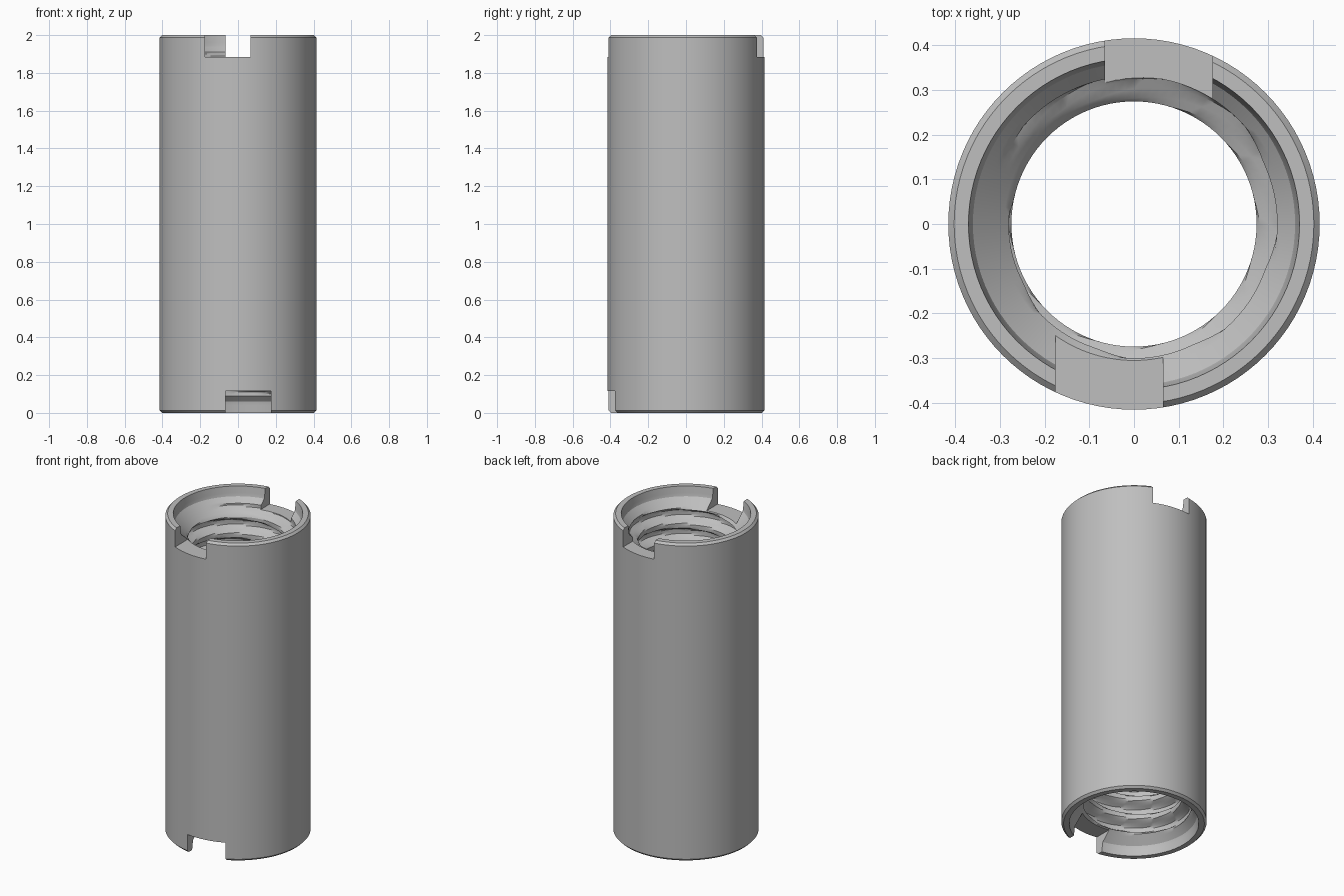
import bpy, bmesh, math

HEIGHT, PITCH, SIDES, ROWS = 2.0, 0.12, 96, 200
OUTER, CHAMFER = 0.415, 0.013

if "Cube" in bpy.data.objects:
    bpy.data.objects.remove(bpy.data.objects["Cube"])

steel = bpy.data.materials.new("grey_steel")
steel.use_nodes = True
colour = (0.52, 0.52, 0.52, 1)
steel.diffuse_color = colour
steel.node_tree.nodes["Principled BSDF"].inputs["Base Color"].default_value = colour


def make_object(name, bm):
    bmesh.ops.recalc_face_normals(bm, faces=bm.faces)
    mesh = bpy.data.meshes.new(name)
    bm.to_mesh(mesh)
    bm.free()
    mesh.materials.append(steel)
    obj = bpy.data.objects.new(name, mesh)
    bpy.context.collection.objects.link(obj)
    return obj


def bore_radius(angle, z):
    """Rounded helical thread, opened out by a countersunk mouth at each end."""
    wave = math.cos(math.tau * (z - HEIGHT / 2) / PITCH - angle)
    thread = 0.302 - 0.028 * max(-1, min(1, 1.5 * wave))
    depth = min(z, HEIGHT - z)
    mouth = min(0.37 - 0.15 * depth, 0.42 - depth)
    return max(thread, mouth)


# Threaded sleeve: a closed wall section swept round the axis
bm = bmesh.new()
sections = []
for i in range(SIDES):
    a = math.tau * i / SIDES
    wall = [(OUTER - CHAMFER, 0), (OUTER, CHAMFER),
            (OUTER, HEIGHT - CHAMFER), (OUTER - CHAMFER, HEIGHT)]
    for k in range(ROWS, -1, -1):
        z = HEIGHT * k / ROWS
        wall.append((bore_radius(a, z), z))
    sections.append([bm.verts.new((-r * math.sin(a), r * math.cos(a), z)) for r, z in wall])
for i, near in enumerate(sections):
    far = sections[(i + 1) % SIDES]
    for k in range(len(near)):
        n = (k + 1) % len(near)
        bm.faces.new((near[k], far[k], far[n], near[n]))
sleeve = make_object("threaded_sleeve", bm)

# Drive notches: two offset slots at each end, turned half a circle apart
bm = bmesh.new()
for end in (1, -1):
    for side in (1, -1):
        slot = bmesh.ops.create_cube(bm, size=1)["verts"]
        for v in slot:
            x = -0.055 + 0.24 * v.co.x
            y = -0.35 + 0.5 * v.co.y
            z = 0.985 + 0.2 * v.co.z
            v.co = (x * side * end, y * side, HEIGHT / 2 + z * end)
cutter = make_object("notch_cutter", bm)
cutter.hide_render = True

notches = sleeve.modifiers.new("notches", "BOOLEAN")
notches.operation = "DIFFERENCE"
notches.solver = "EXACT"
notches.object = cutter
bpy.ops.object.select_all(action="DESELECT")
bpy.context.view_layer.objects.active = sleeve
sleeve.select_set(True)
bpy.ops.object.modifier_apply(modifier=notches.name)
bpy.data.objects.remove(cutter)
bpy.ops.object.shade_smooth_by_angle(angle=math.radians(30))
